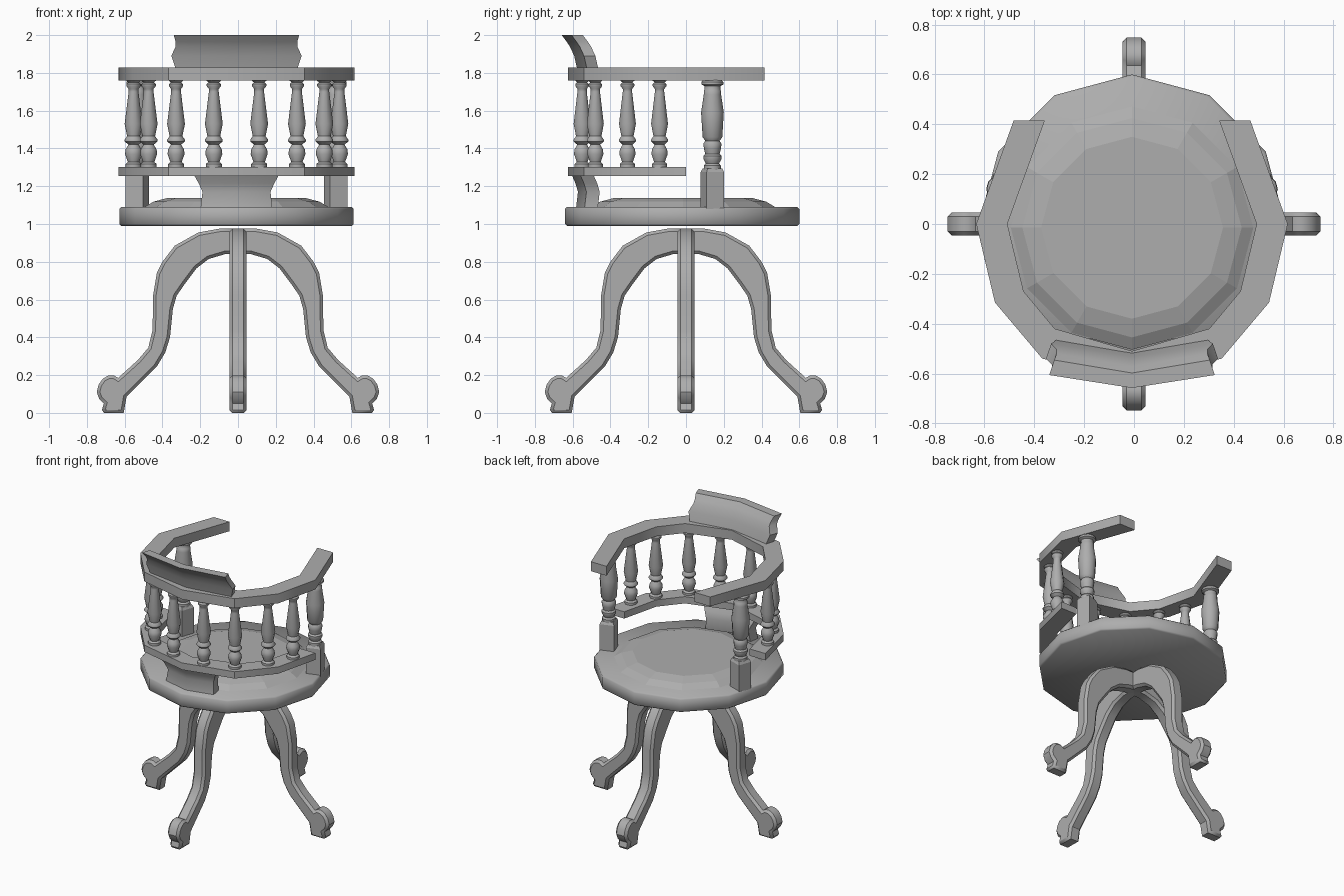
import bpy, bmesh
from math import sin, cos, pi, radians

if "Cube" in bpy.data.objects:
    bpy.data.objects.remove(bpy.data.objects["Cube"])

DX = -0.008  # the upper part sits a hair off centre
GREY = bpy.data.materials.new("dark_grey")
GREY.diffuse_color = (.42, .42, .42, 1)
GREY.use_nodes = True
GREY.node_tree.nodes["Principled BSDF"].inputs["Base Color"].default_value = GREY.diffuse_color


def loft(name, rings, smooth=None, loc=(0, 0, 0), rot=0.0):
    """Bridge equal-length rings of points and cap both ends."""
    bm = bmesh.new()
    vr = [[bm.verts.new(p) for p in r] for r in rings]
    n = len(rings[0])
    for a, b in zip(vr, vr[1:]):
        for i in range(n):
            j = (i + 1) % n
            bm.faces.new((a[i], a[j], b[j], b[i]))
    bm.faces.new(vr[0][::-1])
    bm.faces.new(vr[-1])
    bmesh.ops.recalc_face_normals(bm, faces=bm.faces)
    me = bpy.data.meshes.new(name)
    bm.to_mesh(me)
    bm.free()
    me.materials.append(GREY)
    ob = bpy.data.objects.new(name, me)
    bpy.context.collection.objects.link(ob)
    ob.location = loc
    ob.rotation_euler[2] = rot
    if smooth:
        bpy.ops.object.select_all(action='DESELECT')
        ob.select_set(True)
        bpy.context.view_layer.objects.active = ob
        bpy.ops.object.shade_smooth_by_angle(angle=smooth)
    return ob


def lathe(name, profile, segs, loc, smooth=None):
    rings = [[(r * cos(2 * pi * i / segs), r * sin(2 * pi * i / segs), z)
              for i in range(segs)] for r, z in profile]
    return loft(name, rings, smooth, loc)


def rail(name, outer, inner, z0, z1):
    """Bent rail: half outlines from arm tip to the back centre, mirrored."""
    pairs = list(zip(outer, inner))
    pairs += [((-o[0], o[1]), (-i[0], i[1])) for o, i in pairs[-2::-1]]
    return loft(name, [[(*o, z0), (*o, z1), (*i, z1), (*i, z0)]
                       for o, i in pairs], 0.6, (DX, 0, 0))


def splat(name, rows, thick, bend):
    """Panel folded at its middle; rows are (half width, back y, z)."""
    return loft(name, [[(-w, y + bend, z), (0, y, z), (w, y + bend, z),
                        (w * .94, y + bend + thick, z), (0, y + thick, z),
                        (-w * .94, y + bend + thick, z)] for w, y, z in rows],
                0.6, (DX, 0, 0))


# Seat with a low faceted pad
lathe("seat", [(.61, .99), (.62, 1.0), (.62, 1.08), (.61, 1.09)],
      12, (DX, -.02, 0), 0.9)
lathe("seat_pad", [(.495, 1.085), (.44, 1.118), (.365, 1.138)], 12, (DX, -.015, 0))

# Four cabriole legs
leg = [(0, .975), (.10, .975), (.21, .955), (.335, .885), (.40, .80), (.43, .74),
       (.45, .62), (.452, .44), (.475, .345), (.53, .28), (.635, .185),
       (.655, .198), (.685, .198), (.715, .182), (.738, .15), (.748, .11),
       (.735, .075), (.71, .05), (.725, 0),
       (.605, 0), (.59, .085), (.43, .245), (.385, .32), (.36, .40),
       (.345, .55), (.325, .62), (.28, .685), (.22, .765), (.155, .815),
       (.07, .84), (0, .845)]
for k in range(4):
    ob = loft("leg_%d" % (k + 1), [[(x, y, z) for x, z in leg] for y in (-.046, .046)],
              0.6, rot=k * pi / 2)
    bev = ob.modifiers.new("edge", 'BEVEL')
    bev.width = .016
    bev.segments = 1
    bev.limit_method = 'ANGLE'
    bev.angle_limit = 1.5

# Arm rail and lower back rail
outer = [(.475, .415), (.625, 0), (.55, -.315), (.36, -.54), (0, -.625)]
inner = [(.35, .415), (.50, 0), (.435, -.27), (.31, -.42), (0, -.51)]
rail("arm_rail", outer, inner, 1.76, 1.828)
rail("lower_rail", outer[1:], inner[1:], 1.253, 1.302)

# Crest and bracket panels
splat("back_crest", [(.32, -.575, 1.815), (.345, -.592, 1.89), (.322, -.615, 1.94),
                     (.322, -.632, 1.965), (.332, -.658, 2.0)], .06, .052)
splat("back_bracket", [(.19, -.582, 1.085), (.18, -.572, 1.17), (.20, -.585, 1.215),
                       (.225, -.605, 1.26)], .07, .045)

# Turned back spindles
spindle = [(.042, 1.298), (.042, 1.318), (.03, 1.328), (.045, 1.37), (.042, 1.395),
           (.027, 1.42), (.047, 1.437), (.047, 1.447), (.034, 1.465), (.047, 1.53),
           (.026, 1.70), (.026, 1.715), (.038, 1.73), (.038, 1.74), (.028, 1.75),
           (.04, 1.76), (.04, 1.77)]
for s in (-1, 1):
    side = "left" if s < 0 else "right"
    for i, (x, y) in enumerate([(.12, -.55), (.32, -.48), (.465, -.31), (.545, -.14)]):
        lathe("spindle_%s_%d" % (side, i + 1), spindle, 10, (s * x + DX, y, 0), 0.75)

    # Front arm posts: square block turned to follow the rail, lathe-turned above
    def square(h, z):
        return [(-h, -h, z), (h, -h, z), (h, h, z), (-h, h, z)]
    px = s * .525 + DX
    loft("post_block_" + side, [square(.049, 1.08), square(.049, 1.275),
                                square(.04, 1.295)], None, (px, .14, 0), s * radians(19))
    lathe("arm_post_" + side,
          [(.045, 1.285), (.045, 1.31), (.035, 1.32), (.048, 1.345), (.048, 1.36),
           (.038, 1.37), (.045, 1.40), (.048, 1.425), (.038, 1.44), (.052, 1.46),
           (.06, 1.59), (.046, 1.685), (.046, 1.705), (.042, 1.71), (.042, 1.73),
           (.058, 1.738), (.058, 1.752), (.045, 1.765)],
          12, (px, .14, 0), 0.75)
